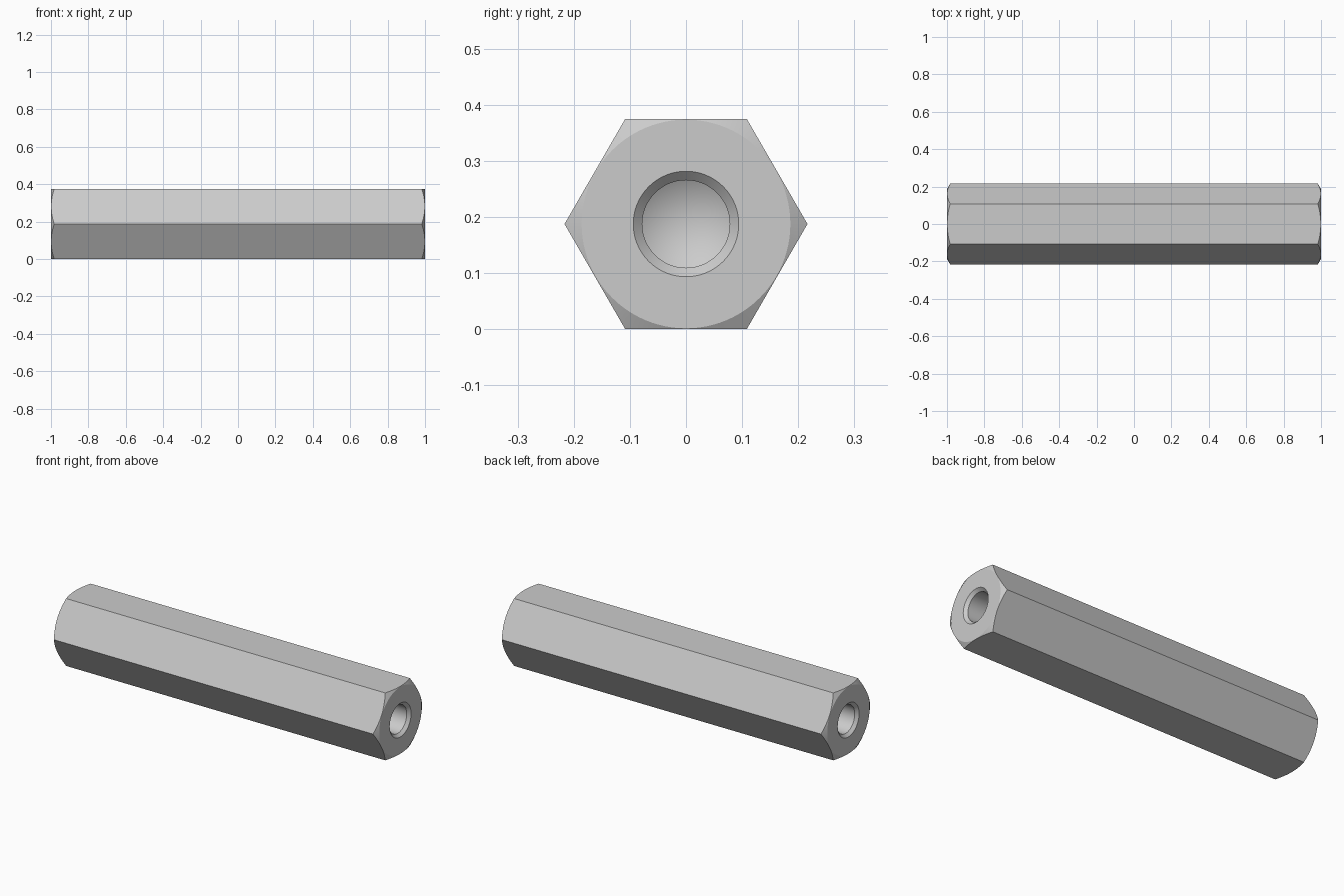
import bpy
import bmesh
from math import cos, sin, tan, radians, tau

cube = bpy.data.objects.get("Cube")
if cube:
    bpy.data.objects.remove(cube, do_unlink=True)

SEGMENTS = 96          # a multiple of six, so the hex corners are exact
APOTHEM = 0.1875       # half the width across flats
FACE_RADIUS = 0.186    # round flat end inside the corner chamfer
SINK_RADIUS = 0.094
HOLE_RADIUS = 0.078
HOLE_DEPTH = 0.6
ANGLES = [tau * i / SEGMENTS for i in range(SEGMENTS)]

metal = bpy.data.materials.new("light_grey_metal")
metal.use_nodes = True
grey = (0.6, 0.6, 0.6, 1)
metal.diffuse_color = grey
metal.node_tree.nodes["Principled BSDF"].inputs["Base Color"].default_value = grey

bm = bmesh.new()


def hex_radius(angle):
    return APOTHEM / cos(angle % radians(60) - radians(30))


def vert(x, radius, angle):
    return bm.verts.new((x, radius * cos(angle), APOTHEM + radius * sin(angle)))


def circle(x, radius):
    return [vert(x, radius, a) for a in ANGLES]


def bridge(first, second):
    for i in range(SEGMENTS):
        j = (i + 1) % SEGMENTS
        bm.faces.new((first[i], first[j], second[j], second[i]))


def build_end(side):
    """Chamfered end with a countersunk, cone-bottomed hole; returns the hex rim."""
    rim = [vert(side * (1 - (hex_radius(a) - FACE_RADIUS) * tan(radians(30))),
                hex_radius(a), a) for a in ANGLES]
    sink_depth = SINK_RADIUS - HOLE_RADIUS
    rings = [
        rim,
        circle(side, FACE_RADIUS),
        circle(side, SINK_RADIUS),
        circle(side * (1 - sink_depth), HOLE_RADIUS),
        circle(side * (1 - HOLE_DEPTH), HOLE_RADIUS),
    ]
    for first, second in zip(rings, rings[1:]):
        bridge(first, second)
    # Drill-point bottom
    tip_depth = HOLE_DEPTH + HOLE_RADIUS / tan(radians(59))
    tip = vert(side * (1 - tip_depth), 0, 0)
    floor = rings[-1]
    for i in range(SEGMENTS):
        bm.faces.new((floor[i], floor[(i + 1) % SEGMENTS], tip))
    return rim


# Both ends, joined by the six long flats
bridge(build_end(-1), build_end(1))
bmesh.ops.recalc_face_normals(bm, faces=bm.faces)

mesh = bpy.data.meshes.new("hex_standoff")
bm.to_mesh(mesh)
bm.free()
mesh.materials.append(metal)
standoff = bpy.data.objects.new("hex_standoff", mesh)
bpy.context.collection.objects.link(standoff)

bpy.ops.object.select_all(action="DESELECT")
standoff.select_set(True)
bpy.context.view_layer.objects.active = standoff
bpy.ops.object.shade_smooth_by_angle(angle=radians(25))
